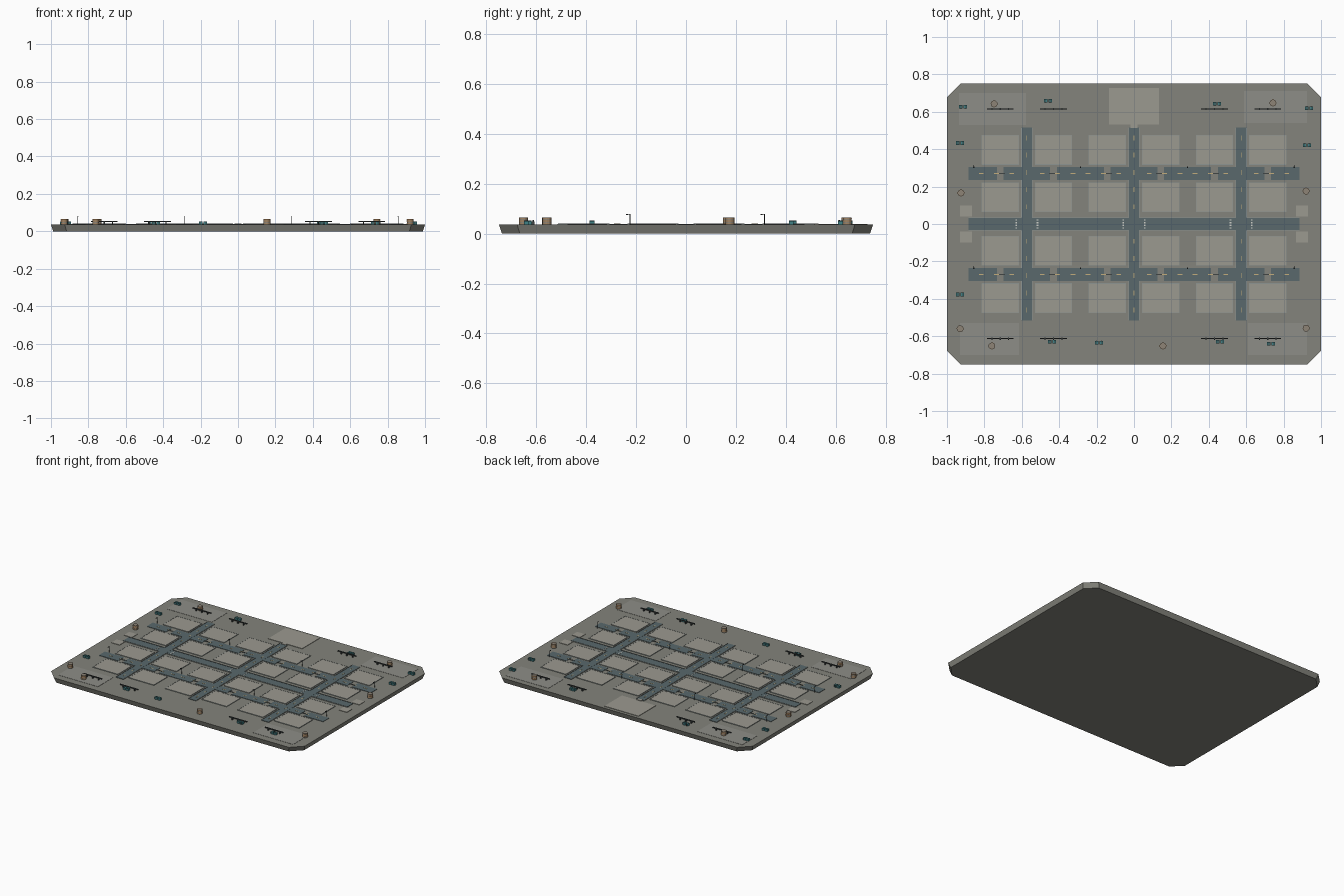
import bpy, bmesh, math
from mathutils import Matrix, Vector

if "Cube" in bpy.data.objects:
    bpy.data.objects.remove(bpy.data.objects["Cube"])

def material(name, r, g, b):
    m = bpy.data.materials.new(name)
    m.diffuse_color = (r, g, b, 1)
    m.use_nodes = True
    m.node_tree.nodes["Principled BSDF"].inputs["Base Color"].default_value = m.diffuse_color
    return m

CONCRETE = material("concrete", .23, .23, .20)
PAD = material("pad", .33, .32, .28)
PALE = material("pale_pad", .27, .27, .245)
ROAD = material("asphalt", .10, .14, .15)
CURB = material("curb", .27, .30, .29)
DASH = material("dash", .55, .42, .20)
WHITE = material("white_paint", .65, .65, .6)
DARK = material("dark_metal", .05, .06, .06)
TEAL = material("teal", .05, .22, .24)
RUST = material("rust", .45, .22, .08)
TANK = material("tank", .27, .23, .18)
TOP = .036

class Part:
    """Collects many boxes and cylinders into one object."""
    def __init__(self, name, mat):
        self.name, self.mat, self.bm = name, mat, bmesh.new()
    def box(self, x, y, w, d, z0, z1):
        m = Matrix.Translation((x, y, (z0 + z1) / 2)) @ Matrix.Diagonal((w, d, z1 - z0, 1))
        bmesh.ops.create_cube(self.bm, size=1, matrix=m)
    def cyl(self, x, y, r, z0, z1, n=12):
        bmesh.ops.create_cone(self.bm, cap_ends=True, segments=n, radius1=r, radius2=r, depth=z1 - z0,
                              matrix=Matrix.Translation((x, y, (z0 + z1) / 2)))
    def done(self):
        me = bpy.data.meshes.new(self.name)
        self.bm.to_mesh(me)
        self.bm.free()
        me.materials.append(self.mat)
        ob = bpy.data.objects.new(self.name, me)
        bpy.context.collection.objects.link(ob)
        return ob

# Base slab with cut corners and a slightly narrower bottom
base = Part("base_slab", CONCRETE)
def ring(x, y, c, z):
    pts = [(x, y - c), (x - c, y), (c - x, y), (-x, y - c), (-x, c - y), (c - x, -y), (x - c, -y), (x, c - y)]
    return [base.bm.verts.new((a, b, z)) for a, b in pts]
low, high = ring(.988, .738, .072, 0), ring(1, .75, .073, TOP)
base.bm.faces.new(low[::-1])
base.bm.faces.new(high)
for i in range(8):
    j = (i + 1) % 8
    base.bm.faces.new((low[i], low[j], high[j], high[i]))
base.done()

# Building plots with a thin raised rim
PX = [s * v for v in (.143, .43, .715) for s in (-1, 1)]
PY = [s * v for v in (.143, .396) for s in (-1, 1)]
plots, rims = Part("building_plots", PAD), Part("plot_rims", CURB)
for x in PX:
    for y in PY:
        plots.box(x, y, .198, .158, TOP - .004, TOP + .003)
        for s in (-1, 1):
            rims.box(x + s * .098, y, .003, .158, TOP, TOP + .004)
            rims.box(x, y + s * .078, .198, .003, TOP, TOP + .004)
plots.done()
rims.done()

# Perimeter pads
wide = Part("corner_pads", PALE)
for x0, x1, y0, y1 in ((-.935, -.578, .53, .70), (.588, .925, .54, .71),
                       (-.93, -.615, -.70, -.53), (.61, .925, -.70, -.53)):
    wide.box((x0 + x1) / 2, (y0 + y1) / 2, x1 - x0, y1 - y0, TOP - .004, TOP + .0015)
wide.done()
pads = Part("landing_and_gate_pads", PAD)
pads.box(0, .63, .268, .196, TOP - .004, TOP + .003)
pads.box(0, .522, .036, .02, TOP, TOP + .006)
for s in (-1, 1):
    for y in (-.07, .07):
        pads.box(s * .897, y, .064, .06, TOP - .004, TOP + .003)
pads.done()

# Roads, curbs and lane dashes
VX, HY = (-.573, 0, .573), (-.27, .27)
roads, curbs, dashes = Part("roads", ROAD), Part("curbs", CURB), Part("lane_dashes", DASH)
roads.box(0, 0, 1.77, .064, TOP - .004, TOP + .0030)
for x in VX:
    roads.box(x, 0, .056, 1.03, TOP - .004, TOP + .0034)
    for s in (-1, 1):
        for y0, y1 in ((-.513, -.306), (-.234, -.034), (.034, .234), (.306, .513)):
            curbs.box(x + s * .0285, (y0 + y1) / 2, .003, y1 - y0, TOP, TOP + .005)
    for i in range(-5, 6):
        if i:
            dashes.box(x, i * .092, .004, .026, TOP + .003, TOP + .0042)
edges = [-.885] + sorted(PX) + [.885]
for y in HY:
    for i, (a, b) in enumerate(zip(edges, edges[1:])):
        a += .018 if i else 0
        b -= .018 if i < 6 else 0
        roads.box((a + b) / 2, y, b - a, .068, TOP - .004, TOP + .0026)
    for i in range(-10, 11):
        if i % 7:
            dashes.box(i * .0817, y, .026, .004, TOP + .002, TOP + .0036)
spans = ((-.885, -.603), (-.543, -.03), (.03, .543), (.603, .885))
for y in (-.0325, .0325):
    for a, b in spans:
        curbs.box((a + b) / 2, y, b - a, .003, TOP, TOP + .005)
roads.done()
curbs.done()
dashes.done()

# Footpaths crossing the outer roads, with a dark joint bar
paths, joints = Part("footpaths", CONCRETE), Part("joint_bars", DARK)
for x in PX:
    for y in HY:
        paths.box(x, y, .036, .10, TOP - .003, TOP + .0008)
        joints.box(x, y, .05, .006, TOP, TOP + .0035)
paths.done()
joints.done()

# Crossing stripes on the central road
stripes = Part("crossing_stripes", WHITE)
for x in VX:
    for s in (-1, 1):
        if abs(x + s * .057) < .8:
            for k in range(4):
                stripes.box(x + s * .057, -.021 + k * .014, .009, .007, TOP + .002, TOP + .004)
stripes.done()

# Street lamps beside the outer roads
posts, heads = Part("lamp_posts", DARK), Part("lamp_heads", DARK)
for x in (-.857, -.286, .286, .857):
    for y in (-.225, .315):
        posts.cyl(x, y, .0015, TOP, .08, 6)
        posts.box(x, y - .007, .002, .014, .078, .08)
        heads.box(x, y - .012, .006, .007, .076, .0795)
posts.done()
heads.done()

# Raised pipes on short supports
pipes = Part("pipe_racks", DARK)
for x in (-.715, -.43, .43, .715):
    for y in (-.613, .615):
        pipes.box(x, y, .143, .006, .049, .055)
        for dx in (-.045, 0, .045):
            pipes.box(x + dx, y, .006, .012, TOP, .05)
pipes.done()

# Storage tanks with rust coloured bands
tanks, bands = Part("storage_tanks", TANK), Part("tank_bands", RUST)
for x, y in ((-.748, .642), (.743, .647), (-.925, .166), (.92, .176),
             (-.93, -.56), (-.76, -.652), (.155, -.652), (.92, -.557)):
    tanks.cyl(x, y, .0175, TOP, .066, 16)
    for z in (.041, .050, .059):
        bands.cyl(x, y, .0182, z, z + .003, 16)
tanks.done()
bands.done()

# Paired supply crates with dark lids
crates, lids = Part("supply_crates", TEAL), Part("crate_straps", DARK)
for x, y in ((-.914, .626), (-.46, .658), (.444, .642), (.936, .62), (-.93, .433), (.925, .422),
             (-.93, -.377), (-.438, -.63), (-.187, -.634), (.46, -.63), (.733, -.64)):
    for s in (-1, 1):
        crates.box(x + s * .0115, y, .019, .019, TOP, .052)
        lids.box(x + s * .0115, y, .004, .0198, TOP, .0526)
crates.done()
lids.done()
